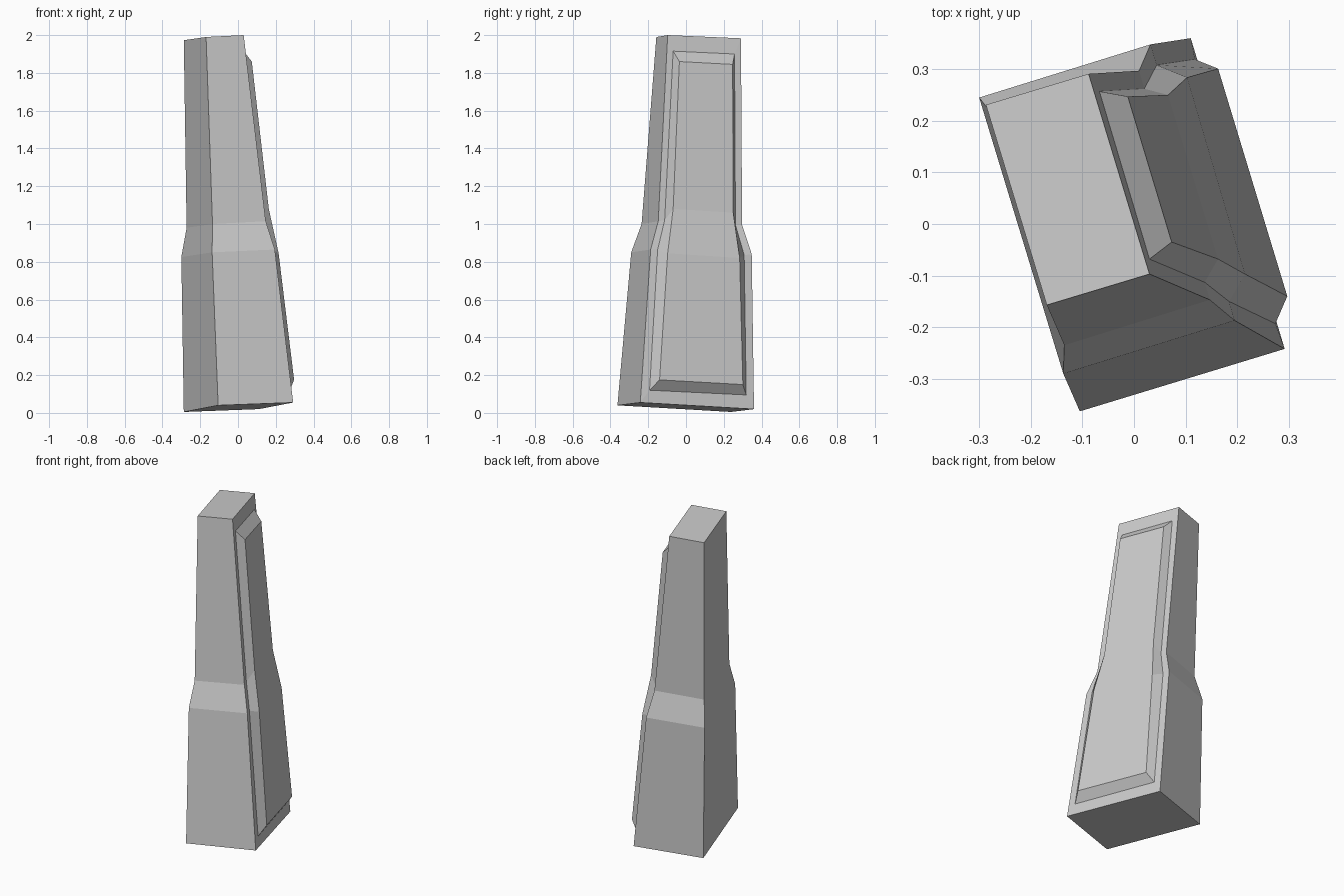
import bpy, bmesh
from mathutils import Vector

if "Cube" in bpy.data.objects:
    bpy.data.objects.remove(bpy.data.objects["Cube"])

# Core rings, bottom to top: front-left, front-right, back-left (back-right follows as a parallelogram)
rings = [
    ((-0.105, -0.363, 0.04), (0.292, -0.242, 0.055), (-0.287, 0.239, 0.005)),
    ((-0.137, -0.290, 0.85), (0.195, -0.187, 0.865), (-0.300, 0.245, 0.825)),
    ((-0.135, -0.235, 1.00), (0.147, -0.147, 1.015), (-0.272, 0.209, 0.98)),
    ((-0.169, -0.157, 1.99), (0.030, -0.097, 2.00), (-0.287, 0.231, 1.973)),
]
# Panel edges on the right side, bottom to top: (front point, back point)
panel_base = [
    ((0.274, -0.193, 0.12), (0.118, 0.319, 0.095)),
    ((0.184, -0.150, 0.865), (0.044, 0.308, 0.835)),
    ((0.137, -0.113, 1.02), (0.020, 0.262, 0.995)),
    ((0.030, -0.068, 1.915), (-0.067, 0.257, 1.90)),
]
panel_top = [
    ((0.297, -0.140, 0.175), (0.163, 0.301, 0.15)),
    ((0.215, -0.097, 0.845), (0.103, 0.284, 0.82)),
    ((0.163, -0.068, 1.08), (0.066, 0.250, 1.06)),
    ((0.073, -0.035, 1.86), (-0.012, 0.247, 1.845)),
]

bm = bmesh.new()


def loop_of(pairs):
    """Closed loop: up the front edge, down the back edge."""
    return [p[0] for p in pairs] + [p[1] for p in reversed(pairs)]


def bridge(a, b):
    n = len(a)
    for i in range(n):
        j = (i + 1) % n
        bm.faces.new((a[i], a[j], b[j], b[i]))


# Tapered core, right side left open
core = []
for fl, fr, bl in rings:
    fl, fr, bl = Vector(fl), Vector(fr), Vector(bl)
    core.append([bm.verts.new(p) for p in (fr, fl, bl, fr + bl - fl)])
for lo, hi in zip(core, core[1:]):
    for i in range(3):
        bm.faces.new((lo[i], lo[i + 1], hi[i + 1], hi[i]))
bm.faces.new(core[0])
bm.faces.new(core[-1])

# Right side: flat border, sloped rim, raised panel
base = [[bm.verts.new(p) for p in row] for row in panel_base]
top = [[bm.verts.new(p) for p in row] for row in panel_top]
border = loop_of([(r[0], r[3]) for r in core])
bridge(border, loop_of(base))
bridge(loop_of(base), loop_of(top))
for lo, hi in zip(top, top[1:]):
    bm.faces.new((lo[0], lo[1], hi[1], hi[0]))

bmesh.ops.recalc_face_normals(bm, faces=bm.faces)
mesh = bpy.data.meshes.new("panelled_pillar")
bm.to_mesh(mesh)
bm.free()
bpy.context.collection.objects.link(bpy.data.objects.new("panelled_pillar", mesh))
